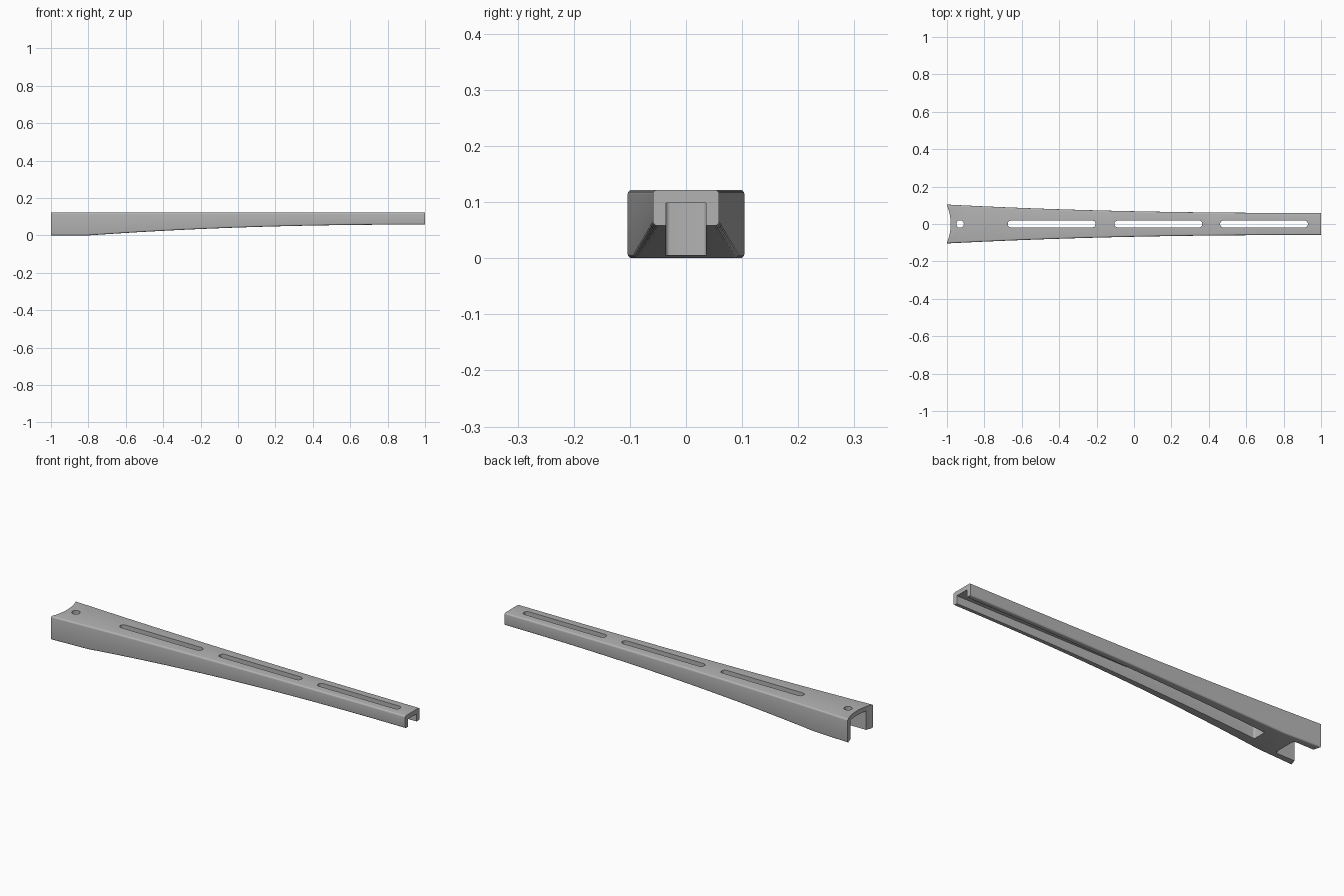
import bpy, bmesh, math

old = bpy.data.objects.get("Cube")
if old:
    bpy.data.objects.remove(old, do_unlink=True)

TOP = 0.122

grey = bpy.data.materials.new("plain grey")
grey.use_nodes = True
colour = (0.45, 0.45, 0.45, 1)
grey.diffuse_color = colour
grey.node_tree.nodes["Principled BSDF"].inputs["Base Color"].default_value = colour


def half_width(x):
    return 0.059 + 0.045 * ((1 - x) / 2) ** 2.3


def underside(x):
    return 0.058 * (1 - min(1, (1 - x) / 1.8) ** 2.2)


def rounded_rect(u0, u1, v0, v1, r, seg=6):
    """Outline of a rectangle with round corners, counter-clockwise."""
    pts = []
    for i, (u, v) in enumerate([(u1 - r, v1 - r), (u0 + r, v1 - r),
                                (u0 + r, v0 + r), (u1 - r, v0 + r)]):
        for k in range(seg + 1):
            a = math.pi / 2 * (i + k / seg)
            pts.append((u + r * math.cos(a), v + r * math.sin(a)))
    return pts


def loft(name, rings):
    """Skin a list of equal-length rings and close both ends."""
    bm = bmesh.new()
    loops = [[bm.verts.new(p) for p in ring] for ring in rings]
    for a, b in zip(loops, loops[1:]):
        for i in range(len(a)):
            j = (i + 1) % len(a)
            bm.faces.new((a[i], a[j], b[j], b[i]))
    bm.faces.new(loops[0])
    bm.faces.new(loops[-1])
    bmesh.ops.recalc_face_normals(bm, faces=bm.faces)
    mesh = bpy.data.meshes.new(name)
    bm.to_mesh(mesh)
    bm.free()
    mesh.materials.append(grey)
    obj = bpy.data.objects.new(name, mesh)
    bpy.context.collection.objects.link(obj)
    return obj


def vertical_prism(name, outline, z0, z1):
    return loft(name, [[(x, y, z) for x, y in outline] for z in (z0, z1)])


# Tapered body with rounded long edges
stations = [-1, -0.9] + [-0.8 + 1.8 * i / 24 for i in range(25)]
body = loft("tapered_arm", [
    [(x, y, z) for y, z in rounded_rect(-half_width(x), half_width(x),
                                        underside(x), TOP, 0.008, 4)]
    for x in stations])

cutters = []

# Long channel under the arm, open at the narrow end
cutters.append(vertical_prism("channel_cutter",
                              rounded_rect(-0.73, 1.2, -0.036, 0.036, 0.008), -0.1, 0.098))

# Pocket under the wide end
cutters.append(vertical_prism("pocket_cutter",
                              rounded_rect(-1.2, -0.875, -0.065, 0.065, 0.015), -0.1, 0.098))

# Slots and round hole through the top
for i, x in enumerate((-0.44, 0.13, 0.695)):
    cutters.append(vertical_prism(f"slot_cutter_{i + 1}",
                                  rounded_rect(x - 0.235, x + 0.235, -0.018, 0.018, 0.0175),
                                  0.05, 0.2))
cutters.append(vertical_prism("hole_cutter",
                              rounded_rect(-0.95, -0.91, -0.02, 0.02, 0.0199), 0.05, 0.2))

# Shallow round hollow across the wide end
R = 0.26
centre = -0.98 - R
cutters.append(vertical_prism("end_hollow_cutter", [
    (centre + R * math.cos(a), R * math.sin(a))
    for a in (2 * math.pi * k / 96 for k in range(96))], -0.1, 0.3))

for cutter in cutters:
    cutter.hide_render = True
    mod = body.modifiers.new(cutter.name, 'BOOLEAN')
    mod.operation = 'DIFFERENCE'
    mod.solver = 'EXACT'
    mod.object = cutter

# Apply the cuts, then remove the helpers
bpy.context.view_layer.update()
result = bpy.data.meshes.new_from_object(
    body.evaluated_get(bpy.context.evaluated_depsgraph_get()))
body.modifiers.clear()
body.data = result
for cutter in cutters:
    bpy.data.objects.remove(cutter, do_unlink=True)

bpy.ops.object.select_all(action='DESELECT')
body.select_set(True)
bpy.context.view_layer.objects.active = body
bpy.ops.object.shade_smooth_by_angle(angle=math.radians(30))
